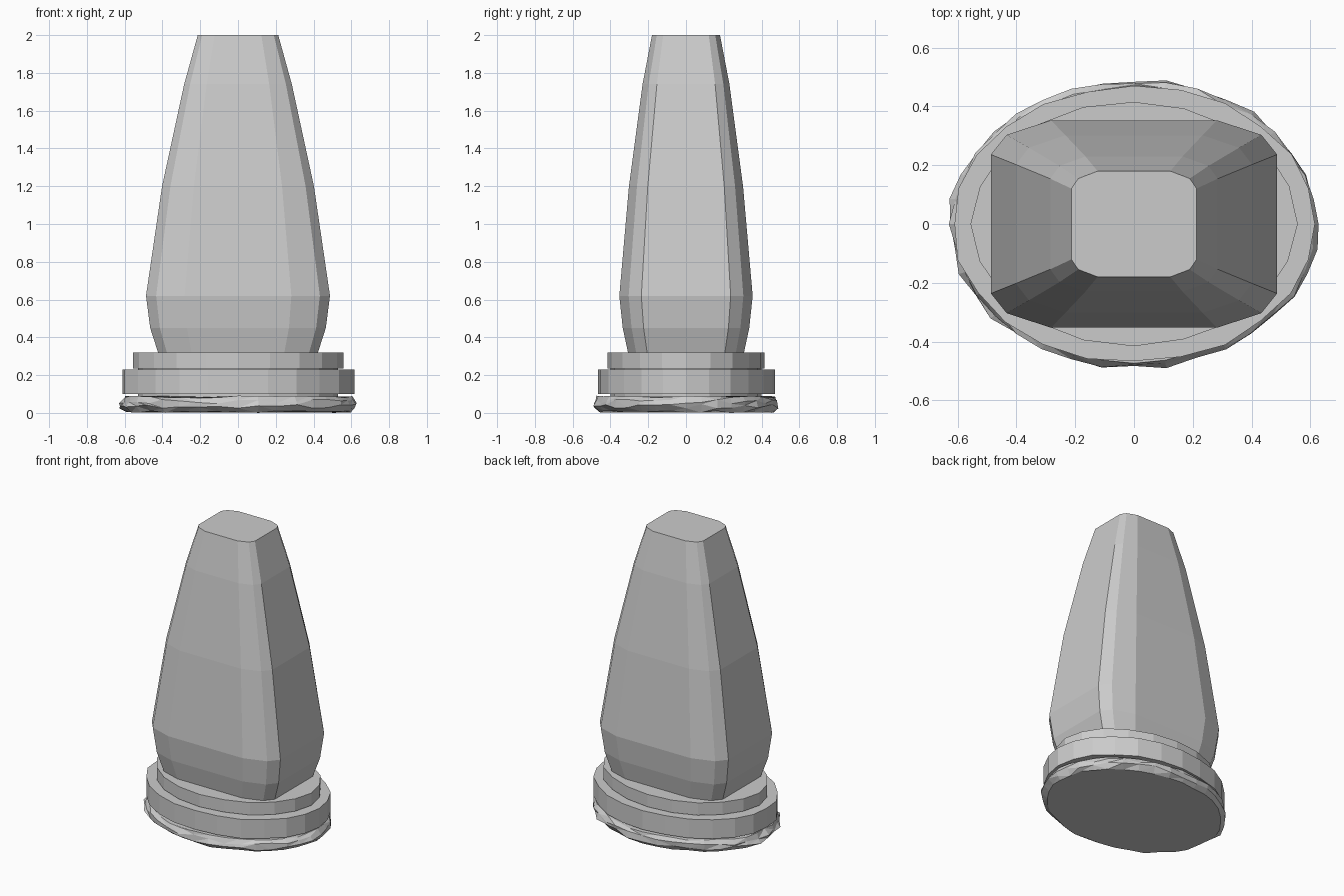
import bpy, bmesh, math, random

random.seed(4)
if "Cube" in bpy.data.objects:
    bpy.data.objects.remove(bpy.data.objects["Cube"], do_unlink=True)

stone = bpy.data.materials.new("grey stone")
stone.use_nodes = True
GREY = (0.6, 0.6, 0.6, 1)
stone.diffuse_color = GREY
stone.node_tree.nodes["Principled BSDF"].inputs["Base Color"].default_value = GREY


def loft(name, rings):
    """Skin a stack of equal-length point rings and cap both ends."""
    bm = bmesh.new()
    loops = [[bm.verts.new(p) for p in ring] for ring in rings]
    n = len(loops[0])
    for low, high in zip(loops, loops[1:]):
        for i in range(n):
            j = (i + 1) % n
            bm.faces.new((low[i], low[j], high[j], high[i]))
    bm.faces.new(loops[0][::-1])
    bm.faces.new(loops[-1])
    mesh = bpy.data.meshes.new(name)
    bm.to_mesh(mesh)
    bm.free()
    mesh.materials.append(stone)
    obj = bpy.data.objects.new(name, mesh)
    bpy.context.collection.objects.link(obj)
    return obj


def oval(rx, ry, z, sides, rough=0.0, rough_z=0.0):
    ring = []
    for i in range(sides):
        a = math.tau * i / sides
        s = 1 - random.uniform(0, rough)
        ring.append((rx * s * math.cos(a), ry * s * math.sin(a),
                     z + random.uniform(-rough_z, rough_z)))
    return ring


def rounded_box(hx, hy, z):
    corner = [(1, 0.67), (0.89, 0.86), (0.58, 1)]
    quarter = corner + [(-x, y) for x, y in corner[::-1]]
    return [(x * hx, y * hy, z) for x, y in quarter + [(-x, -y) for x, y in quarter]]


# Tapering pillar, widest a little above its foot
profile = [(0.42, 0.305, 0.31), (0.465, 0.335, 0.45), (0.487, 0.353, 0.62),
           (0.402, 0.302, 1.2), (0.285, 0.23, 1.74), (0.213, 0.18, 2.0)]
loft("pillar", [rounded_box(*p) for p in profile])

# Two plain oval steps with faintly uneven edges
for name, rx, ry, z0, z1, sides in (("upper_step", 0.56, 0.42, 0.235, 0.32, 20),
                                    ("middle_step", 0.622, 0.475, 0.1, 0.23, 24)):
    outline = oval(rx, ry, 0, sides, 0.02)
    loft(name, [[(x, y, z) for x, y, _ in outline] for z in (z0, z1)])

# Rough-hewn bottom slab, triangulated into chipped facets
slab = loft("bottom_slab", [oval(0.6, 0.465, 0.006, 36, 0.02, 0.006),
                            oval(0.638, 0.5, 0.035, 36, 0.035, 0.012),
                            oval(0.632, 0.495, 0.06, 36, 0.035, 0.012),
                            oval(0.61, 0.475, 0.085, 36, 0.03, 0.006)])
bm = bmesh.new()
bm.from_mesh(slab.data)
bmesh.ops.triangulate(bm, faces=[f for f in bm.faces if len(f.verts) == 4])
bm.to_mesh(slab.data)
bm.free()

# Recessed core that shows in the seams between the steps
loft("core", [oval(0.53, 0.4, z, 20) for z in (0.05, 0.28)])
